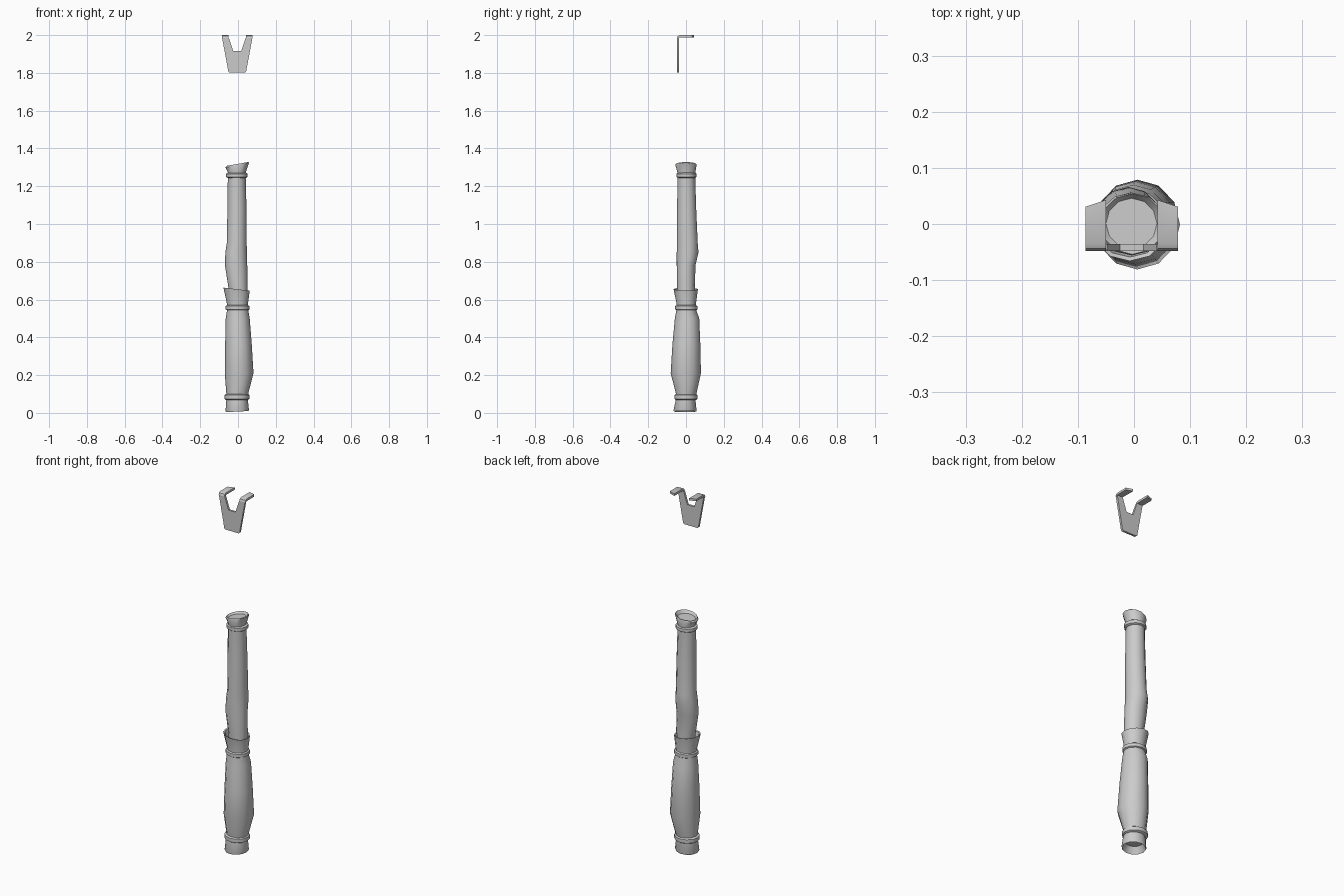
import bpy, bmesh
from math import sin, cos, pi, radians

SIDES = 12


def finish(obj, angle=40):
    bpy.ops.object.select_all(action='DESELECT')
    obj.select_set(True)
    bpy.context.view_layer.objects.active = obj
    bpy.ops.object.shade_smooth_by_angle(angle=radians(angle))


def make_object(name, bm):
    bmesh.ops.recalc_face_normals(bm, faces=bm.faces)
    mesh = bpy.data.meshes.new(name)
    bm.to_mesh(mesh)
    bm.free()
    obj = bpy.data.objects.new(name, mesh)
    bpy.context.collection.objects.link(obj)
    finish(obj)
    return obj


def loft(name, levels):
    """Each level: z, x min, x max, y min, y max, rise of the +x side."""
    bm = bmesh.new()
    loops = []
    for z, x0, x1, y0, y1, tilt in levels:
        loop = []
        for i in range(SIDES):
            a = 2 * pi * i / SIDES
            loop.append(bm.verts.new(((x0 + x1) / 2 + (x1 - x0) / 2 * cos(a),
                                      (y0 + y1) / 2 + (y1 - y0) / 2 * sin(a),
                                      z + tilt * cos(a))))
        loops.append(loop)
    for a, b in zip(loops, loops[1:]):
        for i in range(SIDES):
            j = (i + 1) % SIDES
            bm.faces.new((a[i], a[j], b[j], b[i]))
    bm.faces.new(loops[0][::-1])
    bm.faces.new(loops[-1])
    return make_object(name, bm)


# Lower sleeve: recessed base, bulging body, flared open mouth
loft("lower_sleeve", [
    (0.040, -0.047, 0.040, -0.045, 0.040, 0),
    (0.007, -0.064, 0.056, -0.064, 0.054, 0.003),
    (0.012, -0.066, 0.058, -0.066, 0.056, 0.003),
    (0.070, -0.062, 0.052, -0.054, 0.050, 0),
    (0.105, -0.062, 0.055, -0.054, 0.056, 0),
    (0.210, -0.070, 0.082, -0.081, 0.079, 0),
    (0.360, -0.068, 0.073, -0.072, 0.076, 0),
    (0.500, -0.065, 0.062, -0.059, 0.070, 0),
    (0.545, -0.058, 0.054, -0.051, 0.054, 0),
    (0.580, -0.059, 0.053, -0.050, 0.053, 0),
    (0.655, -0.077, 0.062, -0.066, 0.063, -0.008),
    (0.652, -0.070, 0.055, -0.059, 0.056, -0.008),
    (0.600, -0.055, 0.050, -0.048, 0.050, 0),
])

# Upper sleeve: slim tube with a bump near its lower end and a slanted mouth
loft("upper_sleeve", [
    (0.600, -0.045, 0.050, -0.045, 0.046, 0),
    (0.660, -0.050, 0.051, -0.047, 0.047, 0),
    (0.780, -0.069, 0.049, -0.049, 0.050, 0),
    (0.850, -0.067, 0.047, -0.049, 0.066, 0),
    (0.900, -0.059, 0.046, -0.048, 0.062, 0),
    (1.080, -0.056, 0.045, -0.047, 0.054, 0),
    (1.240, -0.054, 0.041, -0.045, 0.049, 0),
    (1.275, -0.054, 0.042, -0.046, 0.050, 0),
    (1.312, -0.066, 0.058, -0.056, 0.056, 0.013),
    (1.318, -0.060, 0.054, -0.054, 0.054, 0.010),
    (1.305, -0.050, 0.041, -0.044, 0.046, 0.006),
])


# Raised bands
def band(name, z0, z1, x0, x1, y0, y1):
    g = 0.009
    box = (x0, x1, y0, y1, 0)
    inner = (x0 + g, x1 - g, y0 + g, y1 - g, 0)
    loft(name, [(z0, *inner), (z0 + 0.006, *box), (z1 - 0.006, *box), (z1, *inner)])


band("bottom_band", 0.068, 0.100, -0.072, 0.060, -0.062, 0.062)
band("middle_band", 0.542, 0.572, -0.065, 0.060, -0.057, 0.060)
band("top_band", 1.243, 1.272, -0.063, 0.051, -0.051, 0.056)

# Forked bracket: V-shaped plate with two prongs bent backwards
X, T, FRONT, BACK = -0.004, 0.012, -0.048, 0.043
BEND = [(FRONT, 1.984), (FRONT + 0.004, 1.995), (FRONT + 0.014, 2.0)]
bm = bmesh.new()


def prism(front, back):
    f = [bm.verts.new(p) for p in front]
    b = [bm.verts.new(p) for p in back]
    n = len(f)
    bm.faces.new(f)
    bm.faces.new(b[::-1])
    for i in range(n):
        j = (i + 1) % n
        bm.faces.new((f[i], b[i], b[j], f[j]))


plate = [(-0.080, 1.984), (-0.044, 1.984), (-0.021, 1.915), (0.021, 1.915),
         (0.044, 1.984), (0.080, 1.984), (0.047, 1.807), (0.041, 1.802),
         (-0.041, 1.802), (-0.047, 1.807)]
prism([(X + x, FRONT, z) for x, z in plate],
      [(X + x, FRONT + T, z) for x, z in plate])
side = BEND + [(BACK, 2.0), (BACK, 2.0 - T), (FRONT + T, 2.0 - T), (FRONT + T, 1.984)]
for s in (-1, 1):
    prism([(X + s * 0.046, y, z) for y, z in side],
          [(X + s * 0.082, y - (0.012 if y == BACK else 0), z) for y, z in side])
bmesh.ops.remove_doubles(bm, verts=bm.verts, dist=0.0005)
make_object("forked_bracket", bm)
